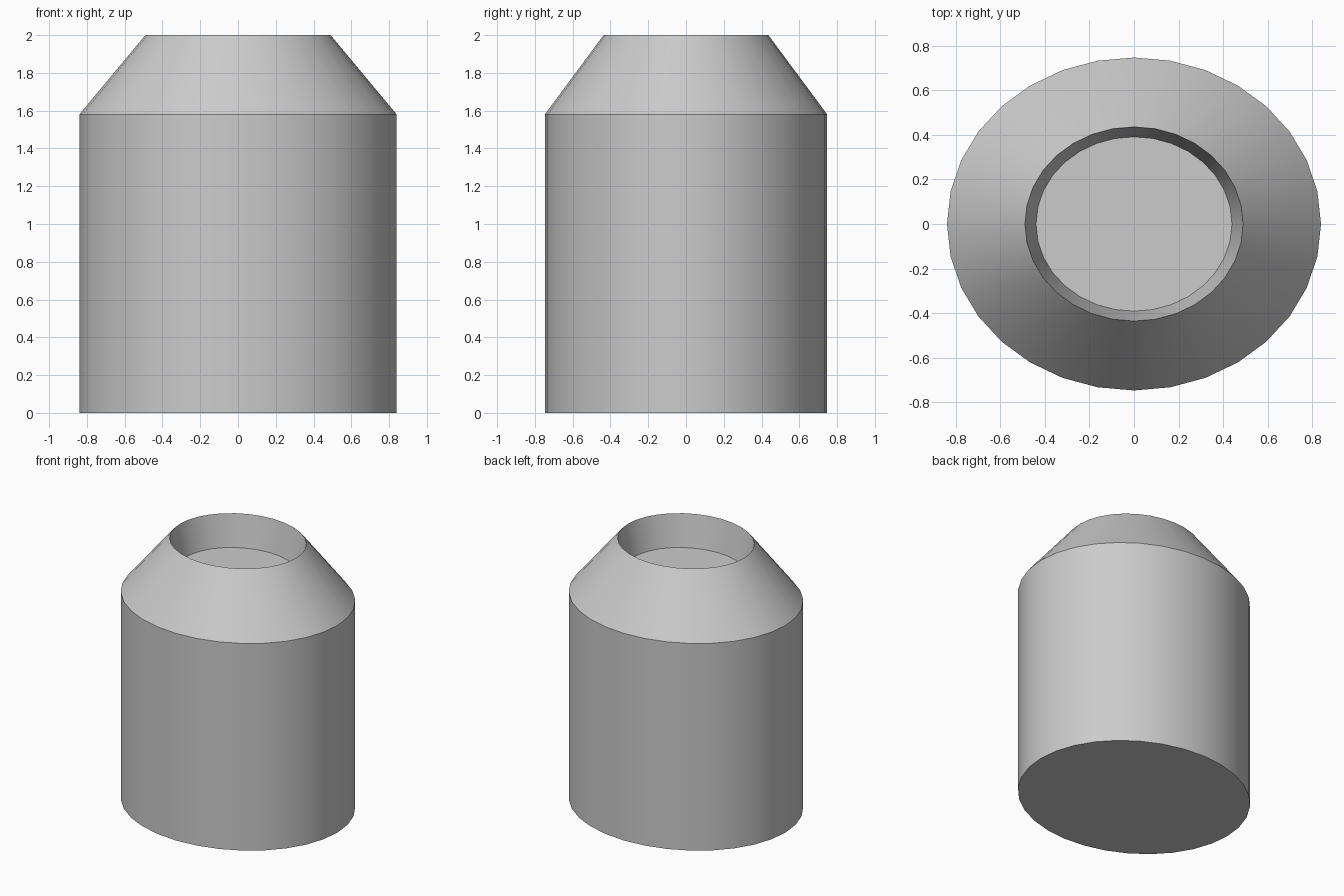
import bpy, bmesh, math

cube = bpy.data.objects.get("Cube")
if cube:
    bpy.data.objects.remove(cube, do_unlink=True)

SIDES = 32
DEPTH_RATIO = 0.89  # oval plan: depth relative to width

grey = bpy.data.materials.new("plain grey")
grey.use_nodes = True
color = (0.6, 0.6, 0.6, 1)
grey.diffuse_color = color
grey.node_tree.nodes["Principled BSDF"].inputs["Base Color"].default_value = color

# Half width and height, from the base up over the rim and down into the recess
profile = [(0.84, 0), (0.84, 1.58), (0.49, 2.0), (0.44, 1.76)]

bm = bmesh.new()
rings = []
for radius, z in profile:
    ring = []
    for i in range(SIDES):
        a = math.tau * i / SIDES
        ring.append(bm.verts.new((radius * math.cos(a), radius * DEPTH_RATIO * math.sin(a), z)))
    rings.append(ring)

# Walls, shoulder and recess wall
for low, high in zip(rings, rings[1:]):
    for i in range(SIDES):
        j = (i + 1) % SIDES
        bm.faces.new((low[i], low[j], high[j], high[i]))

# Underside and recess floor
bm.faces.new(rings[0][::-1])
bm.faces.new(rings[-1])

mesh = bpy.data.meshes.new("canister_body")
bm.to_mesh(mesh)
bm.free()
mesh.materials.append(grey)
body = bpy.data.objects.new("canister_body", mesh)
bpy.context.collection.objects.link(body)

bpy.ops.object.select_all(action='DESELECT')
body.select_set(True)
bpy.context.view_layer.objects.active = body
bpy.ops.object.shade_smooth_by_angle(angle=math.radians(30))
